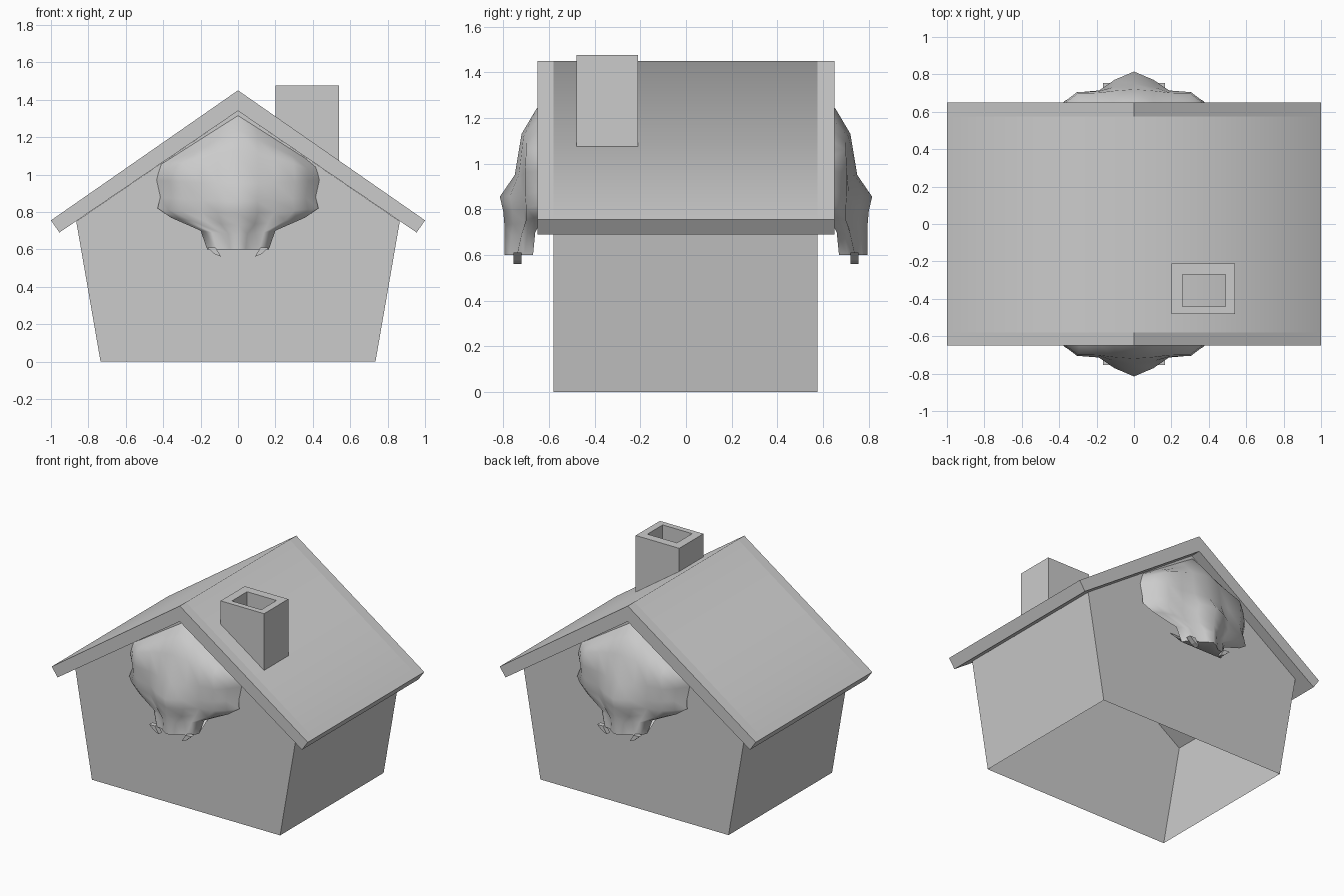
import bpy, bmesh, math

cube = bpy.data.objects.get("Cube")
if cube:
    bpy.data.objects.remove(cube, do_unlink=True)

GREY = (0.6, 0.6, 0.6, 1.0)
mat = bpy.data.materials.new("light_grey")
mat.use_nodes = True
mat.diffuse_color = GREY
mat.node_tree.nodes["Principled BSDF"].inputs["Base Color"].default_value = GREY


def make_object(name, bm):
    mesh = bpy.data.meshes.new(name)
    bm.to_mesh(mesh)
    bm.free()
    mesh.materials.append(mat)
    obj = bpy.data.objects.new(name, mesh)
    bpy.context.collection.objects.link(obj)
    return obj


def loft(bm, rings, closed=True):
    """Join successive rings of points with quads; returns the vertex rings."""
    vs = [[bm.verts.new(p) for p in ring] for ring in rings]
    n = len(vs[0])
    for a, b in zip(vs, vs[1:]):
        for i in range(n if closed else n - 1):
            j = (i + 1) % n
            bm.faces.new((a[i], b[i], b[j], a[j]))
    return vs


# House walls: gabled shell, open underneath
bm = bmesh.new()
gable = [(-0.735, 0), (0.735, 0), (0.865, 0.75), (0, 1.34), (-0.865, 0.75)]
ends = [[bm.verts.new((x, y, z)) for x, z in gable] for y in (-0.58, 0.575)]
front, back = ends
bm.faces.new(front)
bm.faces.new(back[::-1])
for i, j in ((1, 2), (4, 0)):
    bm.faces.new((front[i], back[i], back[j], front[j]))
make_object("house_walls", bm)

# Roof: folded slab, ridge shaded softly between the two end strips
bm = bmesh.new()
section = [(1, 0.755), (0, 1.45), (-1, 0.755), (-0.955, 0.69), (0, 1.34), (0.955, 0.69)]
rings = loft(bm, [[(x, y, z) for x, z in section] for y in (-0.65, -0.58, 0.575, 0.65)])
for r in (rings[0], rings[-1]):
    bm.faces.new((r[0], r[1], r[4], r[5]))
    bm.faces.new((r[1], r[2], r[3], r[4]))
bmesh.ops.recalc_face_normals(bm, faces=bm.faces)
for f in bm.faces:
    f.smooth = True
soft_ridge = {rings[1][1], rings[2][1]}
for e in bm.edges:
    e.smooth = set(e.verts) == soft_ridge
make_object("roof", bm)


# Chimney: hollow square tube whose foot follows the roof slope
def rect(x0, x1, y0, y1, top=None):
    return [(x, y, 1.42 - 0.7 * x if top is None else top)
            for x, y in ((x0, y0), (x1, y0), (x1, y1), (x0, y1))]


bm = bmesh.new()
outer, inner = (0.2, 0.54, -0.48, -0.21), (0.26, 0.49, -0.44, -0.27)
loft(bm, [rect(*outer), rect(*outer, 1.475), rect(*inner, 1.475),
          rect(*inner), rect(*outer)])
bmesh.ops.remove_doubles(bm, verts=bm.verts, dist=0.0001)
bmesh.ops.recalc_face_normals(bm, faces=bm.faces)
make_object("chimney", bm)

# Gable ornament rows: centre z, edge x, edge z, centre, shoulder and edge depth
ROWS = [
    (1.315, 0.41, 1.055, 0.58, 0.58, 0.58),
    (1.24, 0.415, 1.04, 0.655, 0.64, 0.58),
    (1.13, 0.425, 1.01, 0.72, 0.70, 0.58),
    (0.95, 0.435, 0.97, 0.75, 0.705, 0.58),
    (0.855, 0.415, 0.88, 0.815, 0.705, 0.58),
    (0.79, 0.43, 0.82, 0.80, 0.70, 0.60),
    (0.73, 0.36, 0.77, 0.795, 0.70, 0.62),
    (0.68, 0.20, 0.70, 0.795, 0.72, 0.66),
    (0.60, 0.165, 0.60, 0.795, 0.74, 0.67),
    (0.60, 0.165, 0.60, 0.67, 0.67, 0.67),
    (0.70, 0.19, 0.70, 0.58, 0.58, 0.58),
]
# Across each row: position outwards, share of centre and of shoulder depth
COLUMNS = [(0, 1, 0), (0.25, 0.6, 0.4), (0.45, 0.08, 0.92),
           (0.7, 0, 1), (0.87, 0, 0.55), (1, 0, 0)]


def ornament_row(index, row):
    zc, xe, ze, dc, ds, de = row
    bend = 1 if index < 2 else 1.5
    half = []
    for u, a, b in COLUMNS:
        depth = a * dc + b * ds + (1 - a - b) * de
        half.append((u * xe, -depth, zc + (ze - zc) * u ** bend))
    return [(-x, y, z) for x, y, z in half[:0:-1]] + half


def ornament(name, turn):
    bm = bmesh.new()
    loft(bm, [ornament_row(i, r) for i, r in enumerate(ROWS)], closed=False)
    obj = make_object(name, bm)
    obj.rotation_euler.z = turn
    bpy.ops.object.select_all(action="DESELECT")
    obj.select_set(True)
    bpy.context.view_layer.objects.active = obj
    bpy.ops.object.shade_smooth_by_angle(angle=math.radians(60))


# Small hooked prongs below each ornament
def prongs(name, turn):
    bm = bmesh.new()
    hook = [(0.165, 0.61), (0.125, 0.575), (0.09, 0.56), (0.12, 0.61)]
    for side in (-1, 1):
        a, b = loft(bm, [[(side * x, y, z) for x, z in hook] for y in (-0.755, -0.72)])
        bm.faces.new(a)
        bm.faces.new(b[::-1])
    bmesh.ops.recalc_face_normals(bm, faces=bm.faces)
    make_object(name, bm).rotation_euler.z = turn


for label, turn in (("front", 0), ("back", math.pi)):
    ornament(label + "_gable_ornament", turn)
    prongs(label + "_ornament_prongs", turn)
